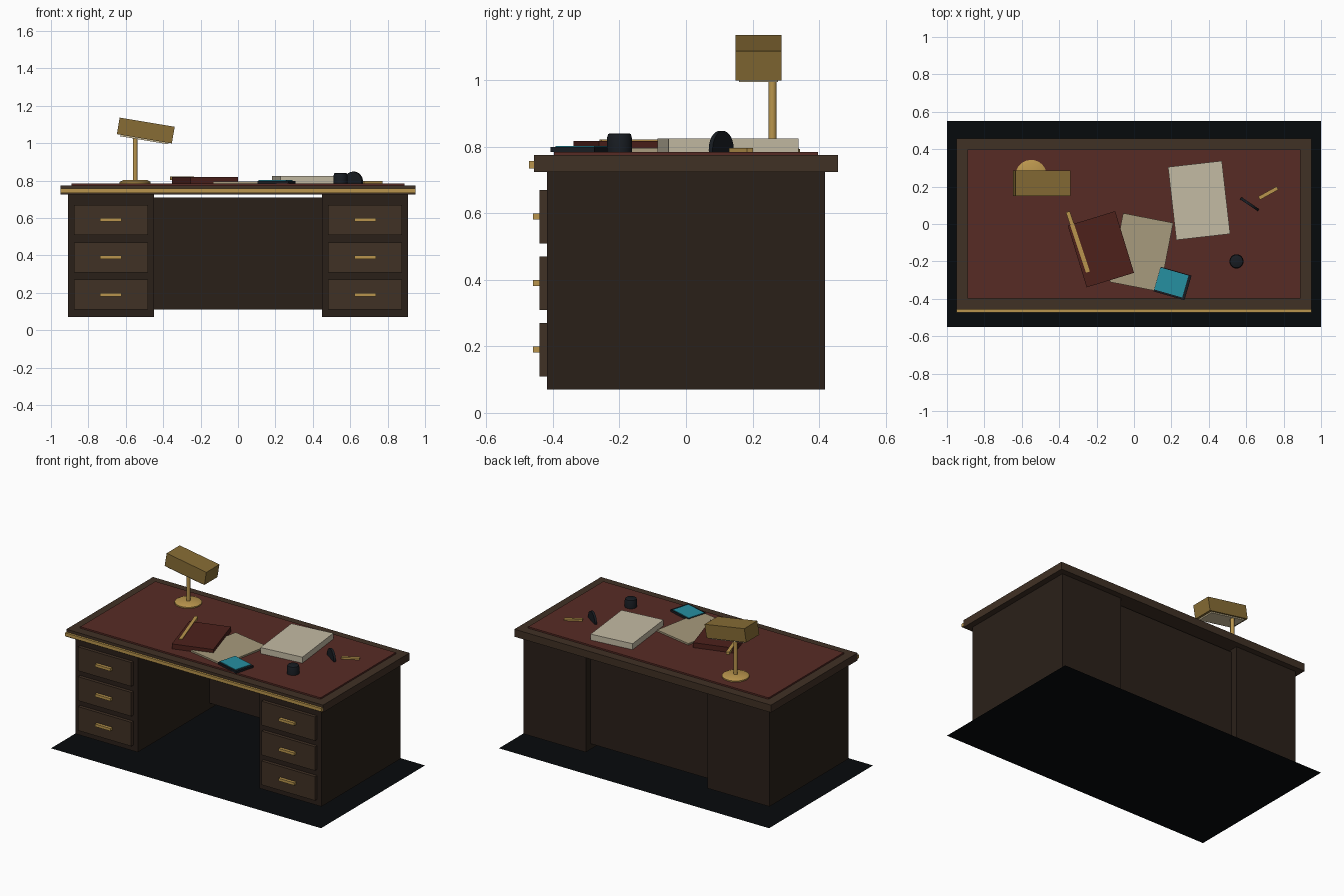
import bpy
import bmesh
from math import radians, sin, cos, tau
from mathutils import Matrix

cube = bpy.data.objects.get("Cube")
if cube:
    bpy.data.objects.remove(cube, do_unlink=True)


def material(name, rgb):
    """Material from display-space 0-255 colour."""
    colour = [(c / 255) ** 2.2 for c in rgb] + [1.0]
    mat = bpy.data.materials.new(name)
    mat.use_nodes = True
    mat.diffuse_color = colour
    bsdf = mat.node_tree.nodes["Principled BSDF"]
    bsdf.inputs["Base Color"].default_value = colour
    bsdf.inputs["Roughness"].default_value = 0.6
    return mat


WOOD = material("wood", (66, 52, 41))
DARK_WOOD = material("dark_wood", (46, 37, 31))
LEATHER = material("leather", (88, 47, 41))
BOOK = material("book_red", (78, 38, 33))
BRASS = material("brass", (184, 148, 78))
SHADE = material("aged_brass", (134, 108, 56))
PAPER = material("paper", (194, 185, 162))
MANILA = material("manila", (166, 153, 124))
BLACK = material("black", (30, 34, 39))
SCREEN = material("screen", (42, 142, 160))
GLOW = material("lamp_glow", (205, 190, 155))
RUG = material("rug", (15, 18, 20))


def finish(name, bm, mat, smooth=False):
    mesh = bpy.data.meshes.new(name)
    bmesh.ops.recalc_face_normals(bm, faces=bm.faces)
    bm.to_mesh(mesh)
    bm.free()
    mesh.materials.append(mat)
    obj = bpy.data.objects.new(name, mesh)
    bpy.context.collection.objects.link(obj)
    if smooth:
        bpy.ops.object.select_all(action="DESELECT")
        obj.select_set(True)
        bpy.context.view_layer.objects.active = obj
        bpy.ops.object.shade_smooth_by_angle(angle=radians(35))
    return obj


def box(name, x, y, z, size, mat, turn=0):
    """Box centred on x, y, z, turned about z in degrees."""
    bm = bmesh.new()
    bmesh.ops.create_cube(bm, size=1, matrix=Matrix.Diagonal((*size, 1)))
    obj = finish(name, bm, mat)
    obj.location = (x, y, z)
    obj.rotation_euler.z = radians(turn)
    return obj


def slab(name, x, y, low, high, width, depth, mat, turn=0):
    """Flat box given by its bottom and top heights."""
    return box(name, x, y, (low + high) / 2, (width, depth, high - low), mat, turn)


def lathe(name, x, y, profile, mat, sides=32):
    """Closed round part from (radius, height) rings."""
    bm = bmesh.new()
    rings = [[bm.verts.new((r * cos(tau * i / sides), r * sin(tau * i / sides), z))
              for i in range(sides)] for r, z in profile]
    for a, b in zip(rings, rings[1:]):
        for i in range(sides):
            j = (i + 1) % sides
            bm.faces.new((a[i], a[j], b[j], b[i]))
    bm.faces.new(rings[0])
    bm.faces.new(rings[-1])
    obj = finish(name, bm, mat, smooth=True)
    obj.location = (x, y, 0)
    return obj


# Floor rug
bm = bmesh.new()
bmesh.ops.create_grid(bm, x_segments=1, y_segments=1, size=1,
                      matrix=Matrix.Diagonal((1, 0.55, 1, 1)))
finish("floor_rug", bm, RUG)

# Desk top
TOP = 0.785
slab("desk_top", 0, 0, 0.725, 0.775, 1.9, 0.915, WOOD)
slab("leather_inlay", 0, 0, 0.775, TOP, 1.78, 0.795, LEATHER)
slab("front_brass_trim", 0, -0.465, 0.735, 0.757, 1.9, 0.015, BRASS)

# Drawer pedestals
for side, label in ((-1, "right"), (1, "left")):
    x = side * 0.68
    slab(f"{label}_pedestal", x, 0, 0.07, 0.725, 0.46, 0.835, DARK_WOOD)
    for n in range(3):
        z = 0.19 + 0.2 * n
        box(f"{label}_drawer_{n + 1}", x, -0.429, z, (0.395, 0.022, 0.16), WOOD)
        box(f"{label}_handle_{n + 1}", x, -0.45, z, (0.115, 0.02, 0.018), BRASS)
slab("modesty_panel", 0, 0.355, 0.11, 0.71, 0.9, 0.03, DARK_WOOD)

# Desk lamp
lamp_x, lamp_y = -0.55, 0.26
lathe("lamp_base", lamp_x, lamp_y,
      [(0.083, TOP), (0.083, 0.793), (0.065, 0.802)], BRASS)
lathe("lamp_stem", lamp_x, lamp_y, [(0.0125, 0.8), (0.0125, 1.05)], BRASS, 16)
tilt = radians(9.5)
shade = box("lamp_shade", -0.493, 0.218, 1.068, (0.298, 0.138, 0.09), SHADE)
shade.rotation_euler.y = tilt
drop = 0.047
glow = box("lamp_light_panel", -0.493 - drop * sin(tilt), 0.218,
           1.068 - drop * cos(tilt), (0.26, 0.118, 0.012), GLOW)
glow.rotation_euler.y = tilt

# Papers and book
slab("paper_stack", 0.348, 0.126, TOP, 0.825, 0.29, 0.393, PAPER, 6.5)
slab("folder", 0.04, -0.152, TOP, 0.796, 0.273, 0.375, MANILA, -11)
slab("book", -0.177, -0.135, TOP, 0.818, 0.265, 0.345, BOOK, 17)
slab("brass_ruler", -0.3, -0.096, 0.804, 0.822, 0.022, 0.34, BRASS, 18.5)

# Tablet
slab("tablet", 0.206, -0.318, TOP, 0.799, 0.172, 0.137, BLACK, -16)
slab("tablet_screen", 0.2, -0.313, 0.798, 0.803, 0.155, 0.122, SCREEN, -16)

# Small desk items
lathe("ink_pot", 0.548, -0.2,
      [(0.038, TOP), (0.038, 0.825), (0.034, 0.838), (0.031, 0.84)], BLACK)
disc = lathe("standing_disc", 0.618, 0.106, [(0.057, -0.007), (0.057, 0.007)], BLACK)
disc.location.z = 0.791
disc.rotation_euler = (radians(90), 0, radians(-34))
slab("brass_pen", 0.718, 0.165, TOP, 0.797, 0.112, 0.02, BRASS, 29)
